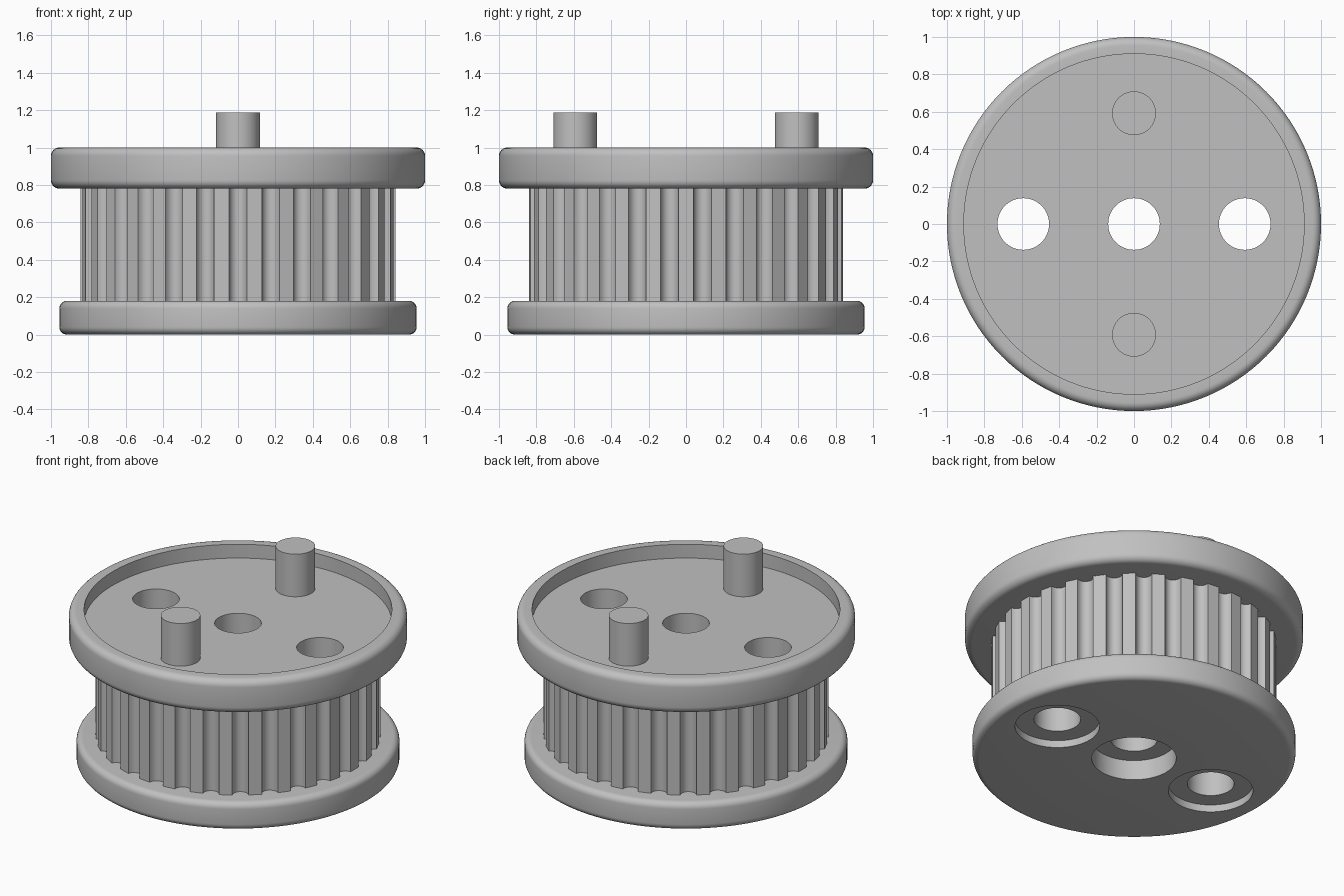
import bpy, bmesh, math
from math import sin, cos, pi
from mathutils import Matrix

old = bpy.data.objects.get("Cube")
if old:
    bpy.data.objects.remove(old, do_unlink=True)

grey = bpy.data.materials.new("plain grey")
grey.use_nodes = True
GREY = (0.53, 0.53, 0.53, 1)
grey.diffuse_color = GREY
grey.node_tree.nodes["Principled BSDF"].inputs["Base Color"].default_value = GREY


def finish(name, bm):
    bmesh.ops.remove_doubles(bm, verts=bm.verts, dist=1e-5)
    bmesh.ops.recalc_face_normals(bm, faces=bm.faces)
    mesh = bpy.data.meshes.new(name)
    bm.to_mesh(mesh)
    bm.free()
    mesh.materials.append(grey)
    obj = bpy.data.objects.new(name, mesh)
    bpy.context.collection.objects.link(obj)
    return obj


def lathe(name, profile, steps=128, x=0, y=0):
    """Revolve (radius, height) points around a vertical axis at x, y."""
    bm = bmesh.new()
    verts = [bm.verts.new((r, 0, z)) for r, z in profile]
    edges = [bm.edges.new(pair) for pair in zip(verts, verts[1:])]
    bmesh.ops.spin(bm, geom=verts + edges, cent=(0, 0, 0), axis=(0, 0, 1),
                   angle=2 * pi, steps=steps, use_merge=True)
    bmesh.ops.transform(bm, matrix=Matrix.Translation((x, y, 0)), verts=bm.verts)
    return finish(name, bm)


def rounded_side(radius, low, high, fillet, n=6):
    """Outer wall of a disc with rounded lower and upper edges."""
    arc = [i * pi / 2 / n for i in range(n + 1)]
    c = radius - fillet
    lower = [(c + fillet * sin(a), low + fillet * (1 - cos(a))) for a in arc]
    upper = [(c + fillet * cos(a), high - fillet * (1 - sin(a))) for a in arc]
    return lower + upper


LOW, HIGH, FLOOR, TOP = 0.18, 0.78, 0.91, 1.0

# Flanges, the upper one with a shallow recess
lower_flange = lathe("lower_flange",
                     [(0, 0)] + rounded_side(0.955, 0, LOW, 0.04) + [(0, LOW)])
upper_flange = lathe("upper_flange",
                     [(0, HIGH)] + rounded_side(1, HIGH, TOP, 0.045)
                     + [(0.91, TOP), (0.91, FLOOR), (0, FLOOR)])


# Toothed drum with round-bottomed grooves
def toothed_drum(teeth=30, radius=0.842, half=0.058, depth=0.05, n=8):
    bm = bmesh.new()
    ring = []
    for t in range(teeth):
        mid = -pi / 2 + t * 2 * pi / teeth
        for i in range(n + 1):
            u = pi * i / n
            a = mid - half * cos(u)
            r = radius - depth * sin(u)
            ring.append(bm.verts.new((r * cos(a), r * sin(a), LOW)))
    face = bm.faces.new(ring)
    out = bmesh.ops.extrude_face_region(bm, geom=[face], use_keep_orig=True)
    top = [g for g in out["geom"] if isinstance(g, bmesh.types.BMVert)]
    bmesh.ops.translate(bm, verts=top, vec=(0, 0, HIGH - LOW))
    return finish("toothed_drum", bm)


drum = toothed_drum()
parts = [lower_flange, drum, upper_flange]

# Through holes with counterbores underneath
for x, bore in ((-0.592, 0.047), (0, 0.13), (0.592, 0.047)):
    cutter = lathe("hole_cutter", [(0, -0.1), (0.25, -0.1), (0.25, bore),
                                   (0.138, bore), (0.138, 1.2), (0, 1.2)], 64, x)
    cutter.hide_render = True
    for part in parts:
        mod = part.modifiers.new("hole", "BOOLEAN")
        mod.operation = "DIFFERENCE"
        mod.solver = "EXACT"
        mod.object = cutter
        bpy.context.view_layer.objects.active = part
        bpy.ops.object.modifier_apply(modifier=mod.name)
    bpy.data.objects.remove(cutter, do_unlink=True)

# Drive pins standing in the recess
for name, y in (("front_pin", -0.592), ("back_pin", 0.592)):
    parts.append(lathe(name, [(0, FLOOR - 0.05), (0.117, FLOOR - 0.05),
                              (0.117, 1.188), (0, 1.188)], 64, 0, y))

# Smooth curved walls, keep hard edges
bpy.ops.object.select_all(action="DESELECT")
for part in parts:
    part.select_set(True)
bpy.context.view_layer.objects.active = parts[0]
bpy.ops.object.shade_smooth_by_angle(angle=math.radians(32))
